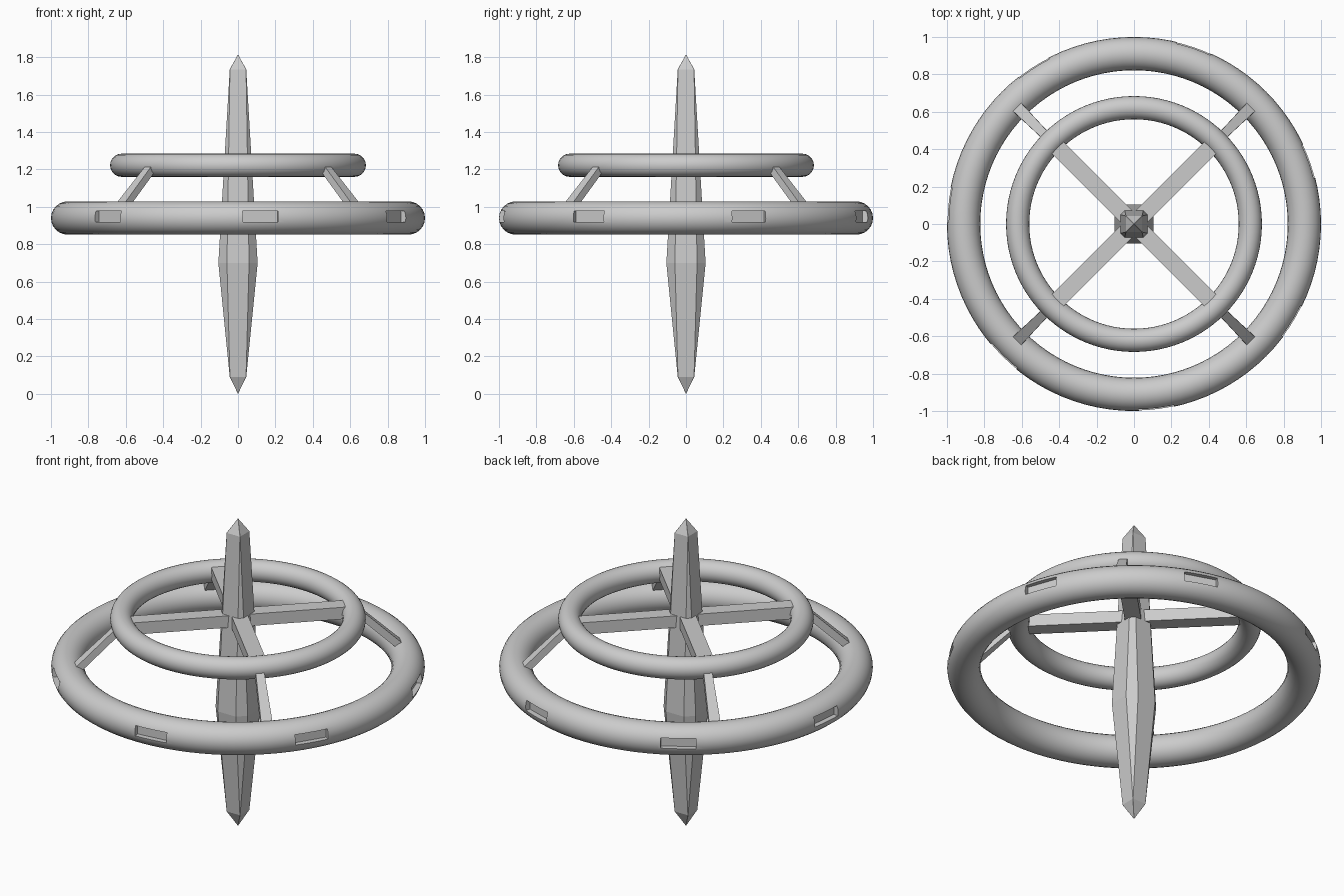
import bpy, bmesh, math
from mathutils import Matrix, Vector

if "Cube" in bpy.data.objects:
    bpy.data.objects.remove(bpy.data.objects["Cube"])

grey = bpy.data.materials.new("plain grey")
grey.diffuse_color = (0.6, 0.6, 0.6, 1)
grey.use_nodes = True
grey.node_tree.nodes["Principled BSDF"].inputs["Base Color"].default_value = grey.diffuse_color


def finish(name, bm, smooth=False):
    bmesh.ops.recalc_face_normals(bm, faces=bm.faces)
    me = bpy.data.meshes.new(name)
    bm.to_mesh(me)
    bm.free()
    ob = bpy.data.objects.new(name, me)
    bpy.context.collection.objects.link(ob)
    me.materials.append(grey)
    if smooth:
        bpy.ops.object.select_all(action='DESELECT')
        ob.select_set(True)
        bpy.context.view_layer.objects.active = ob
        bpy.ops.object.shade_smooth_by_angle(angle=math.radians(35))
    return ob


def ring(name, major, minor, z, segs=96, sides=24):
    bm = bmesh.new()
    rows = []
    for i in range(segs):
        a = math.tau * i / segs
        row = []
        for j in range(sides):
            b = math.tau * j / sides
            r = major + minor * math.cos(b)
            row.append(bm.verts.new((r * math.cos(a), r * math.sin(a), z + minor * math.sin(b))))
        rows.append(row)
    for i in range(segs):
        p, q = rows[i], rows[(i + 1) % segs]
        for j in range(sides):
            k = (j + 1) % sides
            bm.faces.new((p[j], q[j], q[k], p[k]))
    return finish(name, bm, True)


def add_beam(bm, start, end, w0, w1, h, angle):
    # tapered bar in the radial plane, points given as (radius, height)
    rot = Matrix.Rotation(angle, 4, 'Z')
    d = Vector((end[0] - start[0], 0, end[1] - start[1])).normalized()
    up = Vector((-d.z, 0, d.x)) * h / 2
    ends = []
    for (r, z), w in ((start, w0), (end, w1)):
        c = Vector((r, 0, z))
        side = Vector((0, w / 2, 0))
        ends.append([bm.verts.new(rot @ (c + side * s + up * u))
                     for s, u in ((-1, -1), (1, -1), (1, 1), (-1, 1))])
    a, b = ends
    bm.faces.new(a)
    bm.faces.new(b)
    for i in range(4):
        j = (i + 1) % 4
        bm.faces.new((a[i], a[j], b[j], b[i]))


# Central spindle: square at the tips, chamfered at the waist
bm = bmesh.new()
levels = [(0.09, 0.044, 0.001), (0.70, 0.105, 0.046), (1.735, 0.044, 0.001)]
loops = []
for z, h, c in levels:
    pts = []
    for k in range(4):
        rot = Matrix.Rotation(k * math.pi / 2, 3, 'Z')
        pts += [rot @ Vector((h, h - c, z)), rot @ Vector((h - c, h, z))]
    loops.append([bm.verts.new(p) for p in pts])
for a, b in zip(loops, loops[1:]):
    for i in range(8):
        j = (i + 1) % 8
        bm.faces.new((a[i], a[j], b[j], b[i]))
for loop, z in ((loops[0], 0.0), (loops[-1], 1.815)):
    tip = bm.verts.new((0, 0, z))
    for i in range(8):
        bm.faces.new((loop[i], loop[(i + 1) % 8], tip))
finish("spindle", bm)

# Rings
outer = ring("outer_ring", 0.911, 0.089, 0.94)
ring("inner_ring", 0.622, 0.062, 1.222)

# Seven slots cut in the rim of the outer ring
bm = bmesh.new()
for k in range(7):
    a = math.radians(19.8) + k * math.tau / 7
    add_beam(bm, (0.965, 0.948), (1.1, 0.948), 0.19, 0.19, 0.058, a)
cutter = finish("slot_cutter", bm)
cutter.hide_render = True
cutter.hide_viewport = True
cut = outer.modifiers.new("slots", 'BOOLEAN')
cut.operation = 'DIFFERENCE'
cut.object = cutter
cut.solver = 'EXACT'

# Spokes and sloping struts on the diagonals
for name, args in (("spokes", ((0.0, 1.23), (0.6, 1.23), 0.088, 0.088, 0.07)),
                   ("struts", ((0.63, 1.235), (0.88, 1.0), 0.044, 0.062, 0.04))):
    bm = bmesh.new()
    for k in range(4):
        add_beam(bm, *args, math.pi / 4 + k * math.pi / 2)
    finish(name, bm)
